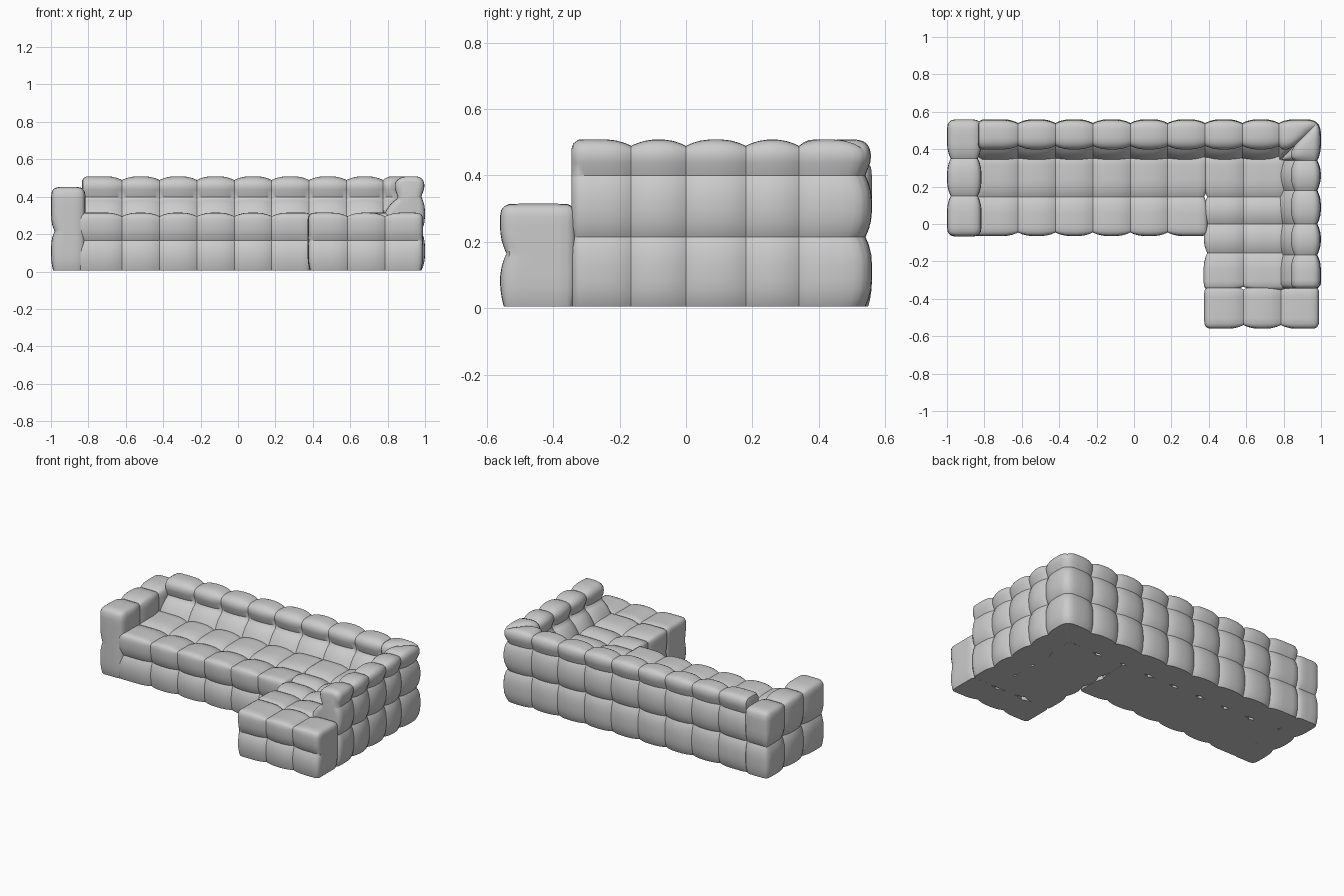
import bpy, bmesh, math
from mathutils import Vector

if "Cube" in bpy.data.objects:
    bpy.data.objects.remove(bpy.data.objects["Cube"])

PINCH, WIDTH, Z0 = 0.02, 0.09, 0.005


def groove(dist):
    """Depth of the stitched seam at a distance from it."""
    return PINCH * max(0.0, 1 - dist / WIDTH) ** 2.4


def cells(stops, n=9):
    """Coordinates through all stops, denser near each stop."""
    out = [stops[0]]
    for a, b in zip(stops, stops[1:]):
        out += [a + (b - a) * (1 - math.cos(math.pi * i / n)) / 2 for i in range(1, n + 1)]
    return out


def finish(name, bm):
    bmesh.ops.remove_doubles(bm, verts=bm.verts, dist=0.0004)
    bmesh.ops.recalc_face_normals(bm, faces=bm.faces)
    mesh = bpy.data.meshes.new(name)
    bm.to_mesh(mesh)
    bm.free()
    ob = bpy.data.objects.new(name, mesh)
    bpy.context.collection.objects.link(ob)
    bpy.ops.object.select_all(action='DESELECT')
    ob.select_set(True)
    bpy.context.view_layer.objects.active = ob
    bpy.ops.object.shade_smooth_by_angle(angle=math.radians(40))


def quilted_box(name, xs, ys, zs, z_dirs, r=0.035):
    """Rounded box, flat below; inner stops of xs, ys, zs are pinched seams.
    z seams appear only on the sides facing z_dirs."""
    stops = (xs, ys, zs)
    grid = [cells(s) for s in stops]
    size = [len(g) - 1 for g in grid]
    lo = Vector((xs[0] + r, ys[0] + r, -9))
    hi = Vector((xs[-1] - r, ys[-1] - r, zs[-1] - r))
    bm = bmesh.new()
    verts = {}

    def vert(key):
        if key not in verts:
            p = Vector([grid[a][key[a]] for a in range(3)])
            c = Vector([min(max(p[a], lo[a]), hi[a]) for a in range(3)])
            n = (p - c).normalized()
            depth = 0
            for a in range(3):
                w = 1 - abs(n[a]) ** 2
                if a == 2:
                    w *= max([0] + [n.dot(Vector(d)) for d in z_dirs])
                if stops[a][1:-1]:
                    depth += w * groove(min(abs(p[a] - s) for s in stops[a][1:-1]))
            depth += 0.6 * (1 - abs(n.z)) * groove(p.z - zs[0])
            q = c + n * (r - depth) if n.length else p
            verts[key] = bm.verts.new(q)
        return verts[key]

    for a in range(3):
        b, c = (a + 1) % 3, (a + 2) % 3
        for end in (0, size[a]):
            for i in range(size[b]):
                for j in range(size[c]):
                    quad = []
                    for u, v in ((i, j), (i + 1, j), (i + 1, j + 1), (i, j + 1)):
                        key = [0, 0, 0]
                        key[a], key[b], key[c] = end, u, v
                        quad.append(vert(tuple(key)))
                    bm.faces.new(quad)
    finish(name, bm)


def back_profile():
    """Back cross-section as (inward, height, seam distance)."""
    pts = [(0, z) for z in cells([Z0, 0.215, 0.40])]
    for i in range(1, 24):
        a = math.pi * i / 24
        c, s = math.cos(a), math.sin(a)
        d = 0.083 - 0.083 * abs(c) ** (0.5 if c > 0 else 0.8) * (1 if c > 0 else -1)
        pts.append((d, 0.40 + 0.109 * s ** 0.5))
    m = len(pts)
    pts += [(0.166 + 0.062 * t, 0.40 - 0.11 * t) for t in cells([0, 1])]
    pts += [(0.215, Z0)]
    seams = [0, 9, 18, m]
    run = [0]
    for p, q in zip(pts, pts[1:]):
        run.append(run[-1] + math.dist(p, q))
    return [(d, z, min(abs(run[i] - run[s]) for s in seams)) for i, (d, z) in enumerate(pts)]


def wrap_back(name, x_stops, y_stops, xo, yo, r=0.03):
    """Sweep the back profile along the rear and round the mitred corner."""
    prof = back_profile()
    n = len(prof)
    normals = []
    for i in range(n):
        a, b = prof[i - 1 if i else 0], prof[min(i + 1, n - 1)]
        t = Vector((b[0] - a[0], b[1] - a[1])).normalized()
        normals.append(Vector((t.y, -t.x)))
    spans = [(0, a, b) for a, b in zip(x_stops, x_stops[1:] + [None])]
    spans += [(1, a, b) for a, b in zip([None] + y_stops, y_stops)]
    bm = bmesh.new()
    rings = []
    for k, (leg, a, b) in enumerate(spans):
        edge = xo if leg == 0 else yo
        length = abs((edge if a is None else a) - (edge if b is None else b))
        for t in cells([0, 1]):
            da, db = t * length, (1 - t) * length
            first, last = k == 0, k == len(spans) - 1
            seam = min(9 if first else da, 9 if last else db)
            e = da if first else db if last else r
            rim = r - math.sqrt(max(0, r * r - max(0, r - e) ** 2))
            ring = []
            for (d, z, s), nrm in zip(prof, normals):
                off = nrm * (groove(s) + groove(seam) + rim)
                d2, z2 = d + off.x, max(Z0, z + off.y)
                s0 = edge - d2 if a is None else a
                s1 = edge - d2 if b is None else b
                w = s0 + (s1 - s0) * t
                ring.append(bm.verts.new((w, yo - d2, z2) if leg == 0 else (xo - d2, w, z2)))
            rings.append(ring)
    for p, q in zip(rings, rings[1:]):
        for i in range(n):
            j = (i + 1) % n
            bm.faces.new((p[i], p[j], q[j], q[i]))
    bm.faces.new(rings[0])
    bm.faces.new(rings[-1])
    finish(name, bm)


FRONT, LEFT, REAR = (0, -1, 0), (-1, 0, 0), (0, 1, 0)

# long seat with two rows of tufted cells
quilted_box("main_seat", [-0.87] + [-0.62 + 0.2 * i for i in range(5)] + [0.395],
            [-0.065, 0.145, 0.37], [Z0, 0.165, 0.315], [FRONT])
# chaise seat and its open foot end
quilted_box("chaise_seat", [0.372, 0.585, 0.82], [-0.355, -0.155, 0.0, 0.145, 0.37],
            [Z0, 0.165, 0.315], [FRONT])
quilted_box("chaise_foot", [0.375, 0.585, 0.785, 0.99], [-0.56, -0.33],
            [Z0, 0.165, 0.315], [FRONT])
# left armrest
quilted_box("left_arm", [-1.0, -0.815], [-0.068, 0.15, 0.35, 0.56],
            [Z0, 0.215, 0.453], [LEFT, REAR], r=0.045)
# rear and right backrest joined by a mitred corner
wrap_back("wraparound_back", [-0.835] + [-0.62 + 0.2 * i for i in range(7)] + [0.775],
          [0.34, 0.18, 0.0, -0.165, -0.345], 1.0, 0.56)
